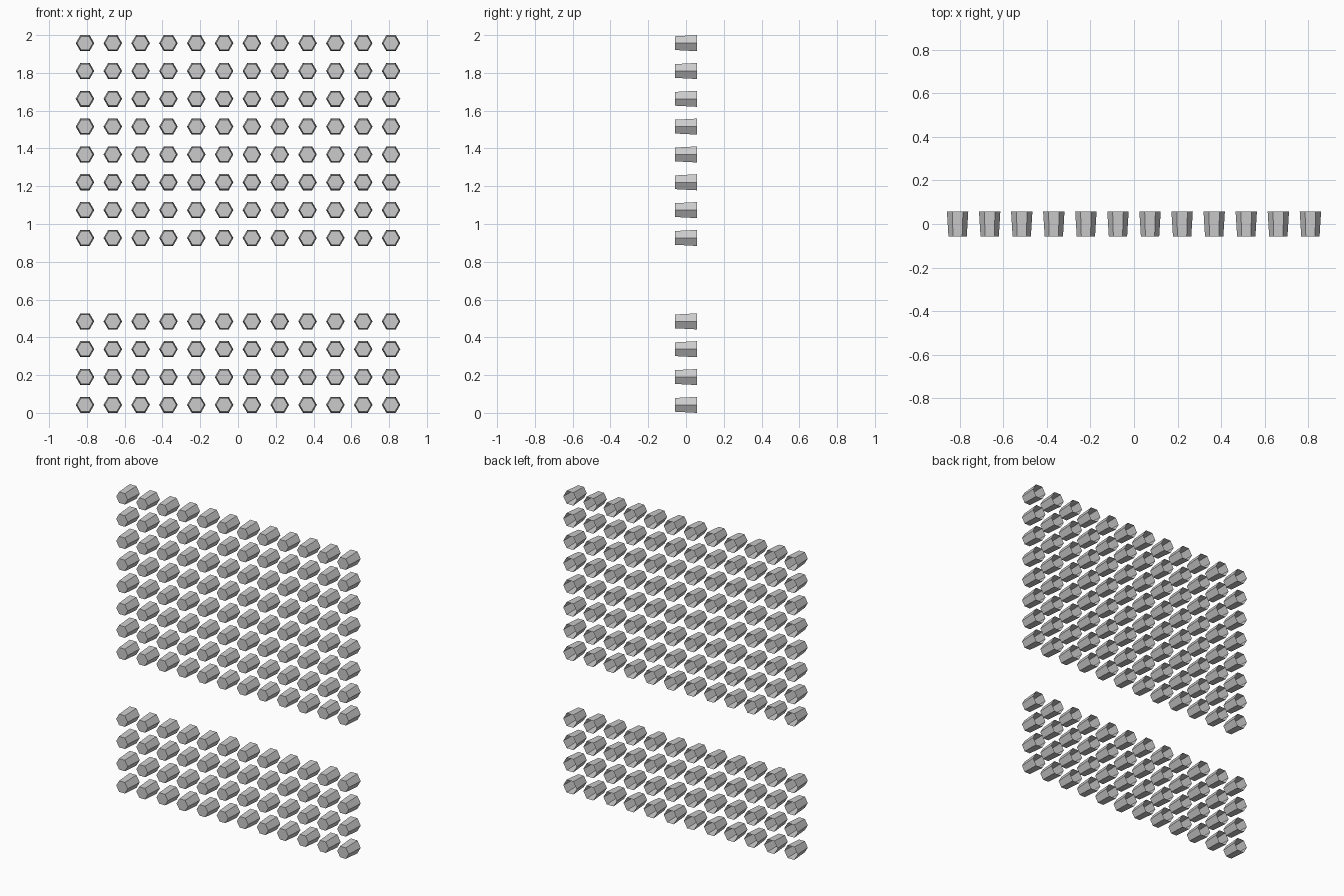
import bpy, bmesh, math

if "Cube" in bpy.data.objects:
    bpy.data.objects.remove(bpy.data.objects["Cube"])

PITCH = 0.1473        # spacing of the grid
COLS, ROWS = 12, 14
GAP_ROWS = (4, 5)     # empty band
R_BACK, R_FRONT = 0.0491, 0.042
HALF_DEPTH = 0.058
Z0 = R_BACK * math.sqrt(3) / 2


def add_stud(bm, x, z):
    """Tapered hexagonal cup: closed front face, open back."""
    def ring(r, y):
        return [bm.verts.new((x + r * math.cos(k * math.pi / 3), y,
                              z + r * math.sin(k * math.pi / 3))) for k in range(6)]
    front, back = ring(R_FRONT, -HALF_DEPTH), ring(R_BACK, HALF_DEPTH)
    bm.faces.new(front)
    for k in range(6):
        n = (k + 1) % 6
        bm.faces.new((front[n], front[k], back[k], back[n]))


def stud_panel(name, rows):
    bm = bmesh.new()
    for row in rows:
        for col in range(COLS):
            add_stud(bm, (col - (COLS - 1) / 2) * PITCH, Z0 + row * PITCH)
    mesh = bpy.data.meshes.new(name)
    bm.to_mesh(mesh)
    bm.free()
    bpy.context.collection.objects.link(bpy.data.objects.new(name, mesh))


# Lower and upper blocks of studs
stud_panel("lower_studs", range(0, GAP_ROWS[0]))
stud_panel("upper_studs", range(GAP_ROWS[1] + 1, ROWS))
